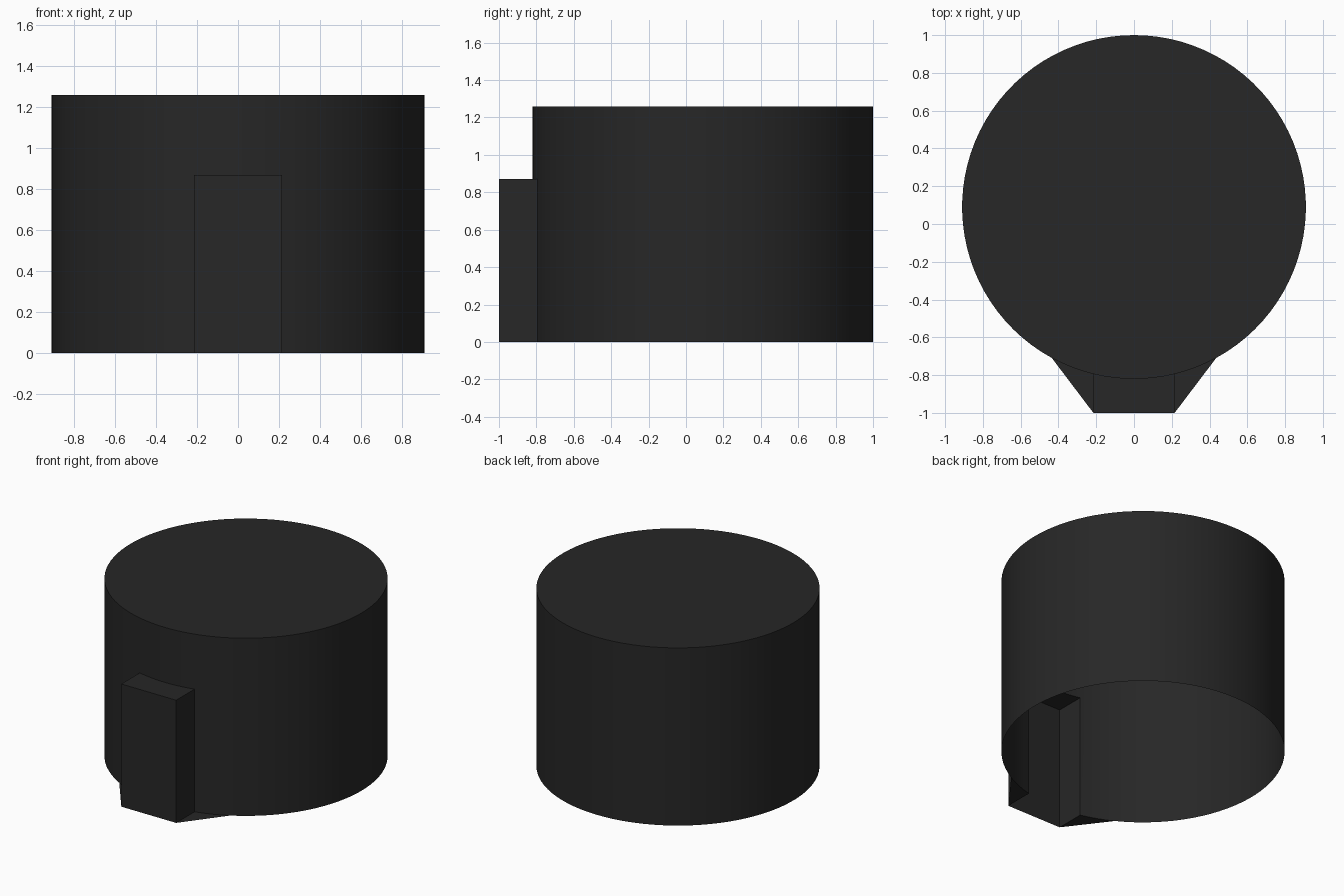
import bpy, bmesh
from math import sin, cos, asin, pi

if "Cube" in bpy.data.objects:
    bpy.data.objects.remove(bpy.data.objects["Cube"])

R, CY, H = 0.91, 0.09, 1.26          # drum radius, centre y, height
DW, DH, FRONT = 0.215, 0.87, -1.0    # porch half width, height, front y
A1, A2 = asin(DW / R), asin(0.435 / R)  # porch and flare edge angles from the front


def span(a, b, n):
    return [a + (b - a) * i / n for i in range(n + 1)]


def rim(a, z):
    return (R * sin(a), CY - R * cos(a), z)


mat = bpy.data.materials.new("charcoal")
mat.diffuse_color = (0.02, 0.02, 0.02, 1)
mat.use_nodes = True
mat.node_tree.nodes["Principled BSDF"].inputs["Base Color"].default_value = mat.diffuse_color


def make(name, faces, smooth=False):
    bm = bmesh.new()
    for f in faces:
        bm.faces.new([bm.verts.new(p) for p in f])
    bmesh.ops.remove_doubles(bm, verts=bm.verts, dist=1e-5)
    me = bpy.data.meshes.new(name)
    bm.to_mesh(me)
    bm.free()
    me.materials.append(mat)
    ob = bpy.data.objects.new(name, me)
    bpy.context.collection.objects.link(ob)
    if smooth:
        bpy.ops.object.select_all(action='DESELECT')
        ob.select_set(True)
        bpy.context.view_layer.objects.active = ob
        bpy.ops.object.shade_smooth_by_angle(angle=0.6)
    return ob


# Drum: open underneath, with a doorway left out of the front wall
door = span(-A1, A1, 8)
angles = door + span(A1, A2, 4)[1:] + span(A2, 2 * pi - A2, 76)[1:] + span(2 * pi - A2, 2 * pi - A1, 4)[1:-1]
angles.append(2 * pi - A1)
faces = [[rim(a, H) for a in angles[:-1]]]
for i, (a, b) in enumerate(zip(angles, angles[1:])):
    faces.append([rim(a, DH), rim(b, DH), rim(b, H), rim(a, H)])
    if i >= len(door) - 1:
        faces.append([rim(a, 0), rim(b, 0), rim(b, DH), rim(a, DH)])
make("drum", faces, smooth=True)

# Porch: hollow box, roof follows the drum curve
L, Rt = -DW, DW
faces = [
    [(L, FRONT, 0), (Rt, FRONT, 0), (Rt, FRONT, DH), (L, FRONT, DH)],
    [(Rt, FRONT, 0), rim(A1, 0), rim(A1, DH), (Rt, FRONT, DH)],
    [rim(-A1, 0), (L, FRONT, 0), (L, FRONT, DH), rim(-A1, DH)],
    [(L, FRONT, DH), (Rt, FRONT, DH)] + [rim(a, DH) for a in reversed(door)],
]
make("porch", faces)

# Flat ground flares on both sides of the porch, facing down
for side, name in ((1, "right_flare"), (-1, "left_flare")):
    pts = [(side * DW, FRONT, 0)] + [rim(side * a, 0) for a in span(A1, A2, 4)]
    make(name, [pts if side > 0 else pts[::-1]])
